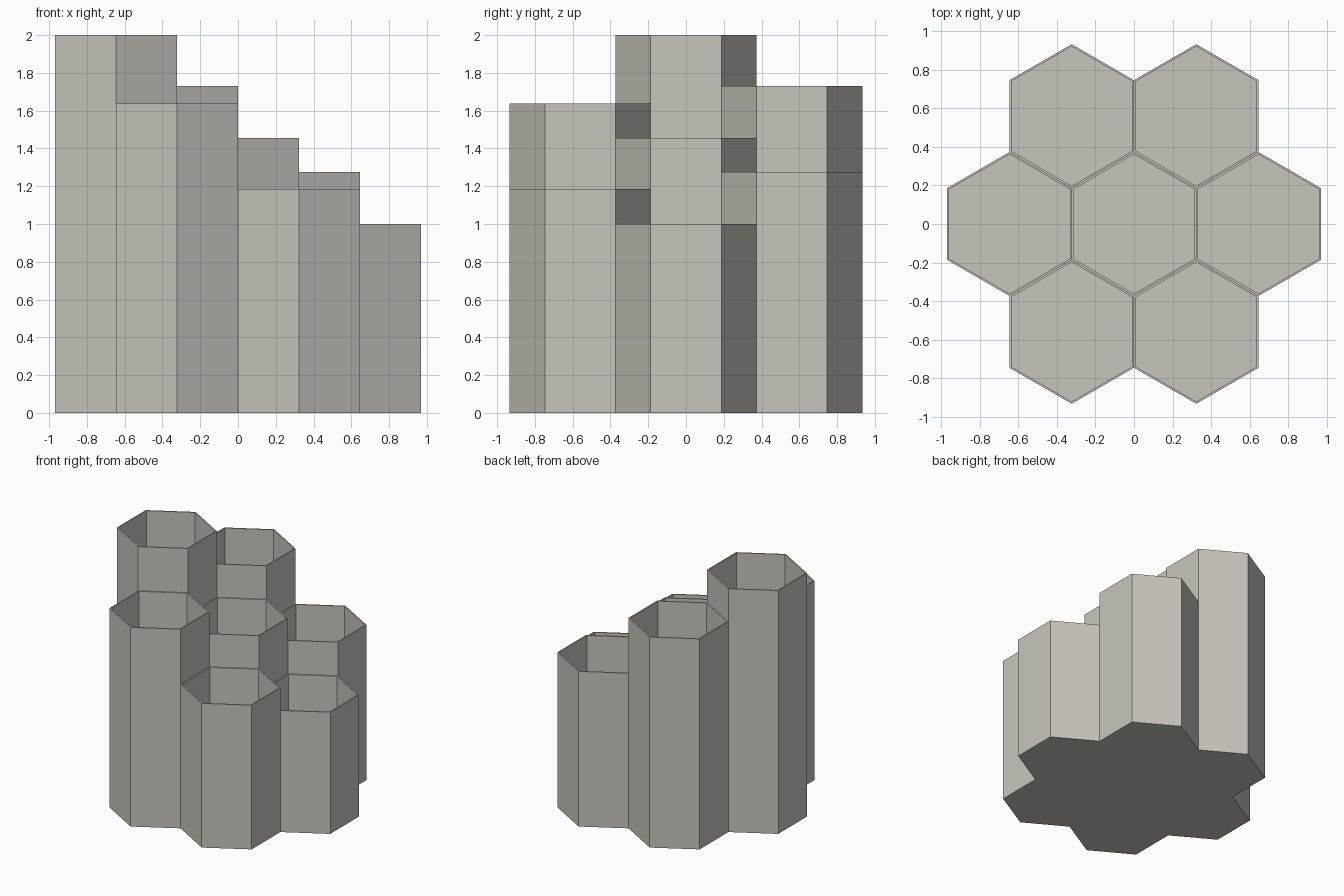
import bpy, bmesh, math
from mathutils import Vector

if "Cube" in bpy.data.objects:
    bpy.data.objects.remove(bpy.data.objects["Cube"])

R = 0.3733                      # hexagon corner radius
STEP = R * math.sqrt(3)         # distance between neighbouring tubes
WALL = 0.010                    # wall thickness
FLOOR = 0.02                    # floor thickness
R_IN = R - WALL / math.cos(math.pi / 6)

# name: (column, row, height)
TUBES = {
    "left_tube": (-1.0, 0, 2.0),
    "back_left_tube": (-0.5, 1, 1.73),
    "front_left_tube": (-0.5, -1, 1.637),
    "centre_tube": (0.0, 0, 1.456),
    "back_right_tube": (0.5, 1, 1.275),
    "front_right_tube": (0.5, -1, 1.185),
    "right_tube": (1.0, 0, 1.0),
}

mat = bpy.data.materials.new("warm_grey")
mat.diffuse_color = (0.584, 0.552, 0.503, 1)
mat.use_nodes = True
mat.node_tree.nodes["Principled BSDF"].inputs["Base Color"].default_value = mat.diffuse_color


def centre(col, row):
    return Vector((col * STEP, row * 1.5 * R, 0))


def height_at(point):
    """Height of the tube standing at a point, or 0 if there is none."""
    for col, row, h in TUBES.values():
        if (centre(col, row) - point).length < 0.05:
            return h
    return 0.0


def ring(c, radius, z):
    return [c + Vector((radius * math.cos(a), radius * math.sin(a), z))
            for a in (math.radians(30 + 60 * k) for k in range(6))]


for name, (col, row, h) in TUBES.items():
    c = centre(col, row)
    bm = bmesh.new()

    def face(points):
        bm.faces.new([bm.verts.new(p) for p in points])

    top, rim, base = ring(c, R, h), ring(c, R_IN, h), ring(c, R_IN, FLOOR)
    for k in range(6):
        n = (k + 1) % 6
        a = math.radians(60 + 60 * k)
        low = height_at(c + Vector((math.cos(a), math.sin(a), 0)) * STEP)
        # outer wall, only where it rises above the neighbour
        if low < h:
            foot = ring(c, R, low)
            face([foot[k], foot[n], top[n], top[k]])
        face([top[k], top[n], rim[n], rim[k]])       # rim
        face([rim[k], rim[n], base[n], base[k]])     # inner wall
    face(base)                                       # floor
    face(reversed(ring(c, R, 0)))                    # underside
    bmesh.ops.remove_doubles(bm, verts=bm.verts, dist=1e-4)

    mesh = bpy.data.meshes.new(name)
    bm.to_mesh(mesh)
    bm.free()
    mesh.materials.append(mat)
    bpy.context.collection.objects.link(bpy.data.objects.new(name, mesh))
